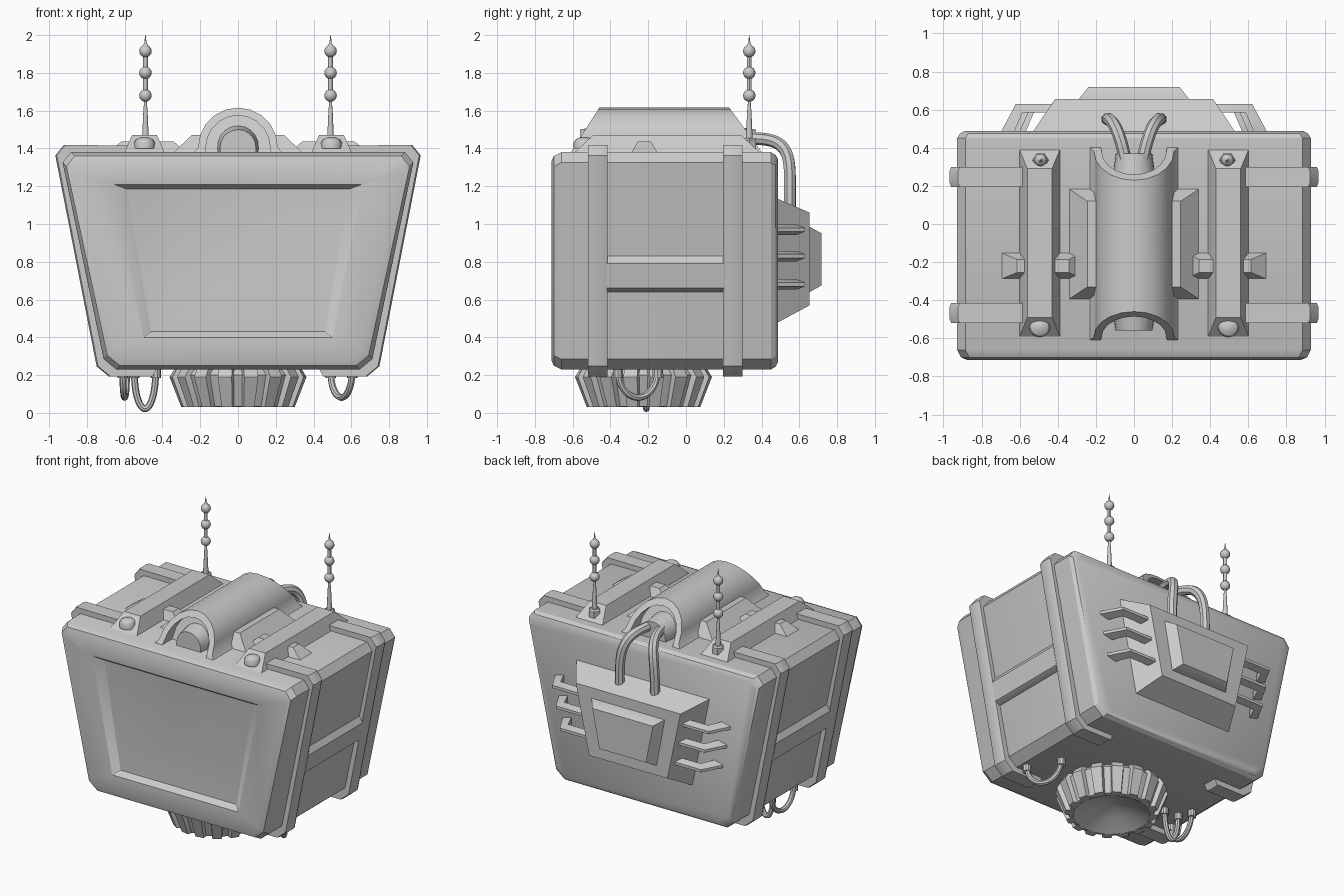
import bpy, bmesh, math
from math import sin, cos, pi
from mathutils import Vector

if "Cube" in bpy.data.objects:
    bpy.data.objects.remove(bpy.data.objects["Cube"])


def finish(ob, mirror=False):
    bpy.context.view_layer.objects.active = ob
    bpy.ops.object.select_all(action='DESELECT')
    ob.select_set(True)
    bpy.ops.object.shade_smooth_by_angle(angle=math.radians(30))
    if mirror:
        ob.modifiers.new("mirror", 'MIRROR')
    return ob


def loft(name, rings, mirror=False):
    """Skin closed rings of equal length and cap both ends."""
    bm = bmesh.new()
    vs = [[bm.verts.new(p) for p in r] for r in rings]
    n = len(rings[0])
    for a, b in zip(vs, vs[1:]):
        for i in range(n):
            j = (i + 1) % n
            bm.faces.new((a[i], a[j], b[j], b[i]))
    bm.faces.new(vs[0])
    bm.faces.new(vs[-1])
    bmesh.ops.recalc_face_normals(bm, faces=bm.faces)
    me = bpy.data.meshes.new(name)
    bm.to_mesh(me)
    bm.free()
    ob = bpy.data.objects.new(name, me)
    bpy.context.collection.objects.link(ob)
    return finish(ob, mirror)


def rect(x0, x1, y0, y1, z):
    return [(x0, y0, z), (x1, y0, z), (x1, y1, z), (x0, y1, z)]


def lathe(name, prof, cx=0, cy=0, n=32, mirror=False):
    return loft(name, [[(cx + r * cos(2 * pi * i / n), cy + r * sin(2 * pi * i / n), z)
                        for i in range(n)] for r, z in prof], mirror)


def tube(name, pts, r, mirror=False, order=4):
    cu = bpy.data.curves.new(name, 'CURVE')
    cu.dimensions = '3D'
    cu.bevel_depth, cu.bevel_resolution, cu.use_fill_caps = r, 2, True
    sp = cu.splines.new('NURBS')
    sp.points.add(len(pts) - 1)
    for p, co in zip(sp.points, pts):
        p.co = (*co, 1)
    sp.use_endpoint_u, sp.order_u, sp.resolution_u = True, order, 5
    ob = bpy.data.objects.new(name, cu)
    bpy.context.collection.objects.link(ob)
    bpy.context.view_layer.objects.active = ob
    bpy.ops.object.select_all(action='DESELECT')
    ob.select_set(True)
    bpy.ops.object.convert(target='MESH')
    return finish(bpy.context.view_layer.objects.active, mirror)


def half(wt, wb, zt, zb, c):
    """Right half of a chamfered trapezoid, from top to bottom."""
    x = lambda z: wb + (wt - wb) * (z - zb) / (zt - zb)
    return [(wt - c, zt), (x(zt - c), zt - c), (x(zb + c), zb + c), (wb - c, zb)]


def body_half(d):
    return half(0.94 + d, 0.70 + d, 1.38 + d, 0.23 - d, 0.055)


def ring(h, y):
    return [(x, y, z) for x, z in h] + [(-x, y, z) for x, z in reversed(h)]


# Main casing with bevelled ends and recessed front screen
loft("casing", [
    ring(half(0.59, 0.46, 1.185, 0.43, 0.002), -0.672),
    ring(half(0.66, 0.50, 1.21, 0.40, 0.002), -0.71),
    ring(body_half(-0.05), -0.713),
    ring(body_half(-0.02), -0.70),
    ring(body_half(0), -0.66),
    ring(body_half(0), 0.45),
    ring(body_half(-0.015), 0.475),
    ring(body_half(-0.04), 0.488)])

# Wrap-around bands, open under the middle
for name, y0, y1 in (("front_band", -0.52, -0.415), ("rear_band", 0.195, 0.30)):
    inner = [(0.45, 1.36)] + body_half(-0.02) + [(0.42, 0.25)]
    outer = [(0.45, 1.415)] + body_half(0.038) + [(0.46, 0.192)]
    loft(name, [[(a[0], y0, a[1]), (b[0] - 0.008, y0, b[1]), (b[0], y0 + 0.02, b[1]),
                 (b[0], y1 - 0.02, b[1]), (b[0] - 0.008, y1, b[1]), (a[0], y1, a[1])]
                for a, b in zip(inner, outer)], True)

# Raised side rails
side = lambda z: 0.70 + 0.24 * (z - 0.23) / 1.15
rail = lambda z0, z1, o: [(side(z0) + o, -0.42, z0), (side(z0) + o, 0.20, z0),
                          (side(z1) + o, 0.20, z1), (side(z1) + o, -0.42, z1)]
loft("side_rail", [rail(0.64, 0.83, -0.02), rail(0.64, 0.83, 0.0), rail(0.66, 0.79, 0.035)], True)

# Top straps, cross lugs, bolts
loft("top_strap", [rect(0.385, 0.605, -0.60, 0.40, 1.37),
                   rect(0.43, 0.56, -0.49, 0.29, 1.472)], True)
loft("strap_lug", [rect(0.27, 0.70, -0.29, -0.15, 1.375),
                   rect(0.34, 0.615, -0.255, -0.185, 1.437)], True)
lathe("strap_bolt", [(0.055, 1.40), (0.055, 1.43), (0.045, 1.447), (0.025, 1.458), (0.005, 1.461)],
      0.495, -0.54, 16, True)

# Beaded aerials
lathe("aerial_base", [(0.042, 1.40), (0.042, 1.445), (0.03, 1.455)], 0.49, 0.335, 6, True)
prof = [(0.018, 1.45), (0.011, 1.60), (0.007, 1.65)]
for zc in (1.68, 1.80, 1.915):
    prof += [(0.033 * sin(pi * k / 8), zc - 0.033 * cos(pi * k / 8)) for k in range(1, 8)]
lathe("aerial", prof + [(0.006, 1.96), (0.001, 2.0)], 0.49, 0.335, 12, True)


# Arched hood with sloping ends, flanges and inner drum
def arch(r, foot, n=10):
    pts = [(r * cos(pi * i / n), 1.405 + r * sin(pi * i / n)) for i in range(n + 1)]
    return [(foot, 1.375)] + pts + [(-foot, 1.375)]


def cut(h, y_foot, y_top):
    return [(x, y_foot + (y_top - y_foot) * (z - 1.375) / 0.24, z) for x, z in h]


crescent = arch(0.211, 0.235) + arch(0.17, 0.175)[::-1]
loft("hood", [cut(crescent, -0.612, -0.46), cut(crescent, 0.405, 0.23)])
plug = arch(0.18, 0.18)
loft("hood_core", [cut(plug, -0.50, -0.42), cut(plug, 0.29, 0.19)])
for name, ya, yb in (("front_drum", -0.56, -0.40), ("rear_drum", 0.37, 0.15)):
    loft(name, [[(x, ya, z) for x, z in arch(0.095, 0.095)],
                [(x, yb, z) for x, z in arch(0.125, 0.125)]])
loft("hood_flange", [rect(0.19, 0.35, -0.40, 0.19, 1.37),
                     rect(0.19, 0.245, -0.33, 0.12, 1.47)], True)


# Rear housing in two steps
def plate(y, wt, wb, zt, zb):
    return [(wt, y, zt), (wb, y, zb), (-wb, y, zb), (-wt, y, zt)]


loft("rear_housing", [plate(0.47, 0.54, 0.40, 1.14, 0.47), plate(0.655, 0.415, 0.31, 1.06, 0.57)])
loft("rear_cover", [plate(0.64, 0.29, 0.225, 0.985, 0.64), plate(0.655, 0.29, 0.225, 0.985, 0.64),
                    plate(0.718, 0.24, 0.185, 0.95, 0.675)])

# Bent cooling fins beside the rear housing
for k, z in enumerate((0.97, 0.83, 0.68)):
    s = -0.03 * k
    outer = [(0.70, 0.48), (0.62, 0.63), (0.38, 0.63)]
    inner = [(0.63, 0.48), (0.585, 0.585), (0.38, 0.585)]
    loft("cooling_fin", [[(b[0] + s, b[1], z - 0.028), (a[0] + s, a[1], z - 0.01),
                          (a[0] + s, a[1], z + 0.01), (b[0] + s, b[1], z + 0.028)]
                         for a, b in zip(outer, inner)], True)

# Hoses from hood to rear housing
tube("rear_hose", [(0.035, 0.28, 1.45), (0.05, 0.37, 1.455), (0.085, 0.50, 1.45), (0.13, 0.555, 1.34),
                   (0.14, 0.55, 1.22), (0.14, 0.55, 1.08)], 0.033, True)

# Ribbed speaker underneath
CY = -0.225
lathe("speaker", [(0.30, 0.24), (0.335, 0.20), (0.275, 0.035), (0.25, 0.03), (0.14, 0.085), (0.03, 0.12)], 0, CY)
for i in range(16):
    a = 2 * pi * (i + 0.5) / 16
    u, v = Vector((cos(a), sin(a), 0)), Vector((-sin(a), cos(a), 0))
    rows = []
    for r0, r1, w, z in ((0.29, 0.335, 0.045, 0.235), (0.29, 0.362, 0.047, 0.19), (0.25, 0.30, 0.036, 0.03)):
        rows.append([u * r + v * t + Vector((0, CY, z))
                     for r, t in ((r0, -w), (r1, -w * 0.8), (r1, w * 0.8), (r0, w))])
    loft("speaker_rib", rows)

# Hanging cables with end sockets
for a, b, dip in (((0.605, -0.36), (0.49, -0.15), 0.08),
                  ((-0.61, -0.35), (-0.59, -0.12), 0.08),
                  ((-0.55, -0.21), (-0.435, -0.21), 0.02)):
    pts = []
    for k in range(11):
        t = 0.5 - 0.5 * cos(pi * k / 10)
        pts.append((a[0] + (b[0] - a[0]) * t, a[1] + (b[1] - a[1]) * t,
                    0.22 - (0.22 - dip) * sin(pi * k / 10)))
    tube("cable", pts, 0.018, order=3)
    for x, y in (a, b):
        lathe("cable_socket", [(0.028, 0.24), (0.028, 0.185)], x, y, 10)
